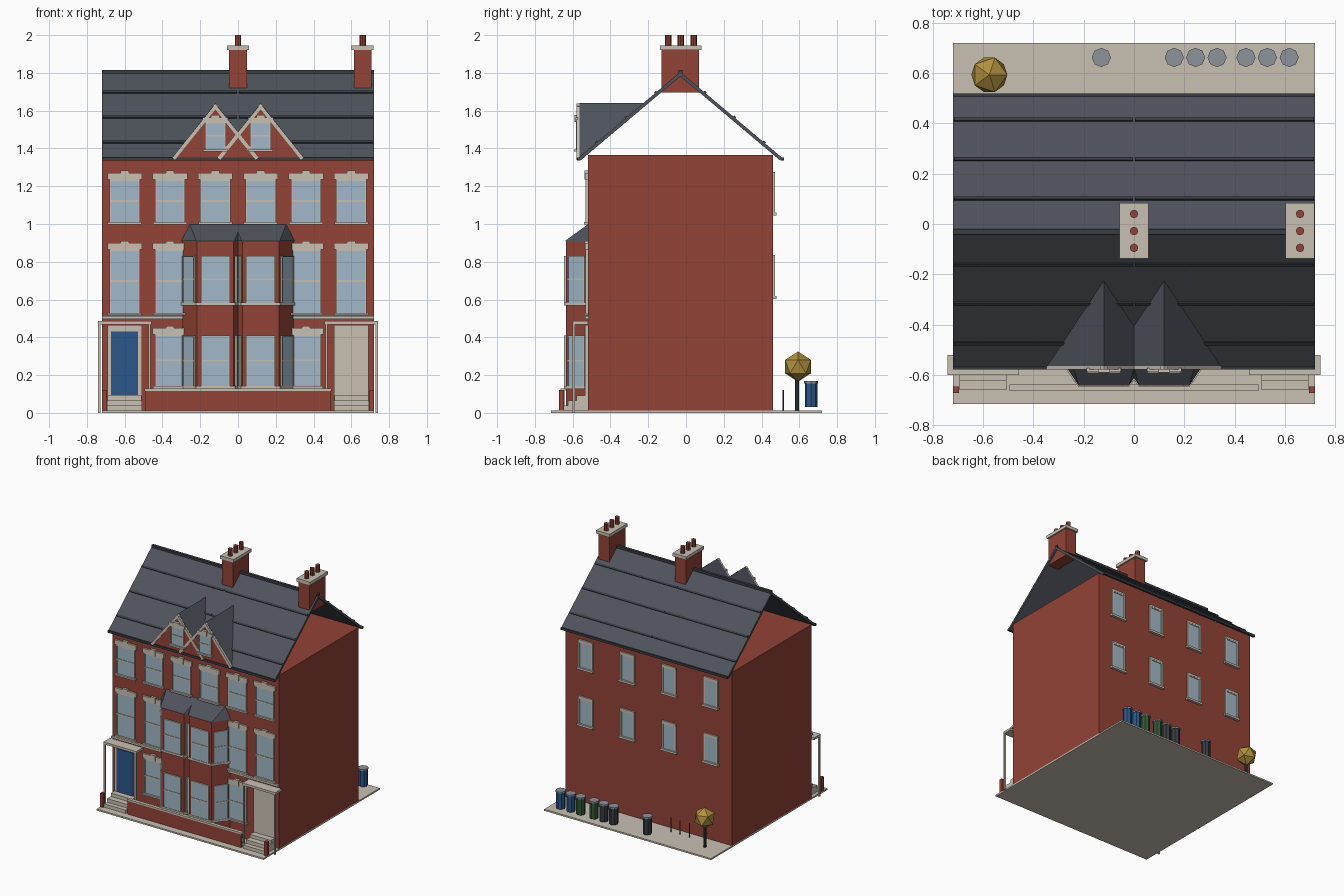
import bpy, bmesh, math
from mathutils import Matrix, Vector

cube = bpy.data.objects.get("Cube")
if cube:
    bpy.data.objects.remove(cube, do_unlink=True)


def material(name, rgb):
    m = bpy.data.materials.new(name)
    m.use_nodes = True
    m.diffuse_color = (*rgb, 1)
    m.node_tree.nodes["Principled BSDF"].inputs["Base Color"].default_value = (*rgb, 1)
    return m


BRICK = material("red brick", (.29, .056, .037))
CREAM = material("cream stone", (.58, .53, .45))
SLATE = material("slate", (.077, .085, .105))
DARK = material("dark iron", (.04, .045, .055))
GLASS = material("window glass", (.36, .48, .58))
BLUE = material("blue paint", (.025, .095, .25))
GREEN = material("green plastic", (.035, .10, .035))
GREY = material("grey lid", (.27, .29, .33))
GOLD = material("golden leaves", (.44, .28, .05))

parts = {}  # name -> (bmesh, material)


def part(name, mat):
    return parts.setdefault(name, (bmesh.new(), mat))[0]


def box(name, mat, x0, x1, y0, y1, z0, z1, at=Matrix()):
    mid = Matrix.Translation(((x0 + x1) / 2, (y0 + y1) / 2, (z0 + z1) / 2))
    size = Matrix.Diagonal((x1 - x0, y1 - y0, z1 - z0, 1))
    bmesh.ops.create_cube(part(name, mat), size=1, matrix=at @ mid @ size)


def cylinder(name, mat, x, y, z0, z1, r, sides=8):
    bmesh.ops.create_cone(part(name, mat), cap_ends=True, segments=sides, radius1=r, radius2=r,
                          depth=z1 - z0, matrix=Matrix.Translation((x, y, (z0 + z1) / 2)))


def hull(name, mat, points):
    bm = part(name, mat)
    bmesh.ops.convex_hull(bm, input=[bm.verts.new(p) for p in points])


def prism(name, mat, outline, z0, z1):
    hull(name, mat, [(x, y, z) for x, y in outline for z in (z0, z1)])


def window(name, x, y, z0, z1, w, yaw=0, lintel=0, rim=.008, sill=.012, bar=True):
    """Sash window on a wall; local -y points out of the wall."""
    at = Matrix.Translation((x, y, 0)) @ Matrix.Rotation(yaw, 4, 'Z')
    frame = name + "_frames"
    box(name + "_glass", GLASS, -w, w, -.006, 0, z0, z1, at)
    for s in (-1, 1):
        box(frame, CREAM, s * w - rim / 2, s * w + rim / 2, -.011, 0, z0, z1, at)
    box(frame, CREAM, -w, w, -.011, 0, z1 - rim, z1, at)
    if bar:
        mid = (z0 + z1) / 2
        box(frame, CREAM, -w, w, -.01, 0, mid - .005, mid + .005, at)
    if sill:
        box(frame, CREAM, -w - .014, w + .014, -.02, 0, z0 - sill, z0, at)
    if lintel:
        box(frame, CREAM, -w - .016, w + .016, -.014, 0, z1, z1 + lintel, at)
        box(frame, CREAM, -.022, .022, -.018, 0, z1, z1 + lintel + .012, at)


FRONT, BACK = -.52, .46
COLUMNS = (-.6, -.36, -.12, .12, .36, .6)

# Ground slab and main block
box("ground_slab", CREAM, -.72, .72, -.715, .72, 0, .012)
box("house_walls", BRICK, -.72, .72, FRONT, BACK, .01, 1.365)

# Main roof: two thin slopes with raised courses, open at the gable ends
RIDGE_Y, RIDGE_Z, RUN, DROP = -.03, 1.805, .54, .455
pitch = math.atan2(DROP, RUN)
length = math.hypot(RUN, DROP)
for s in (-1, 1):
    at = (Matrix.Translation((0, RIDGE_Y, RIDGE_Z))
          @ Matrix.Rotation(-s * pitch, 4, 'X'))
    lo, hi = sorted((0, s * length))
    box("roof_slopes", SLATE, -.72, .72, lo, hi, -.018, 0, at)
    for k in (.24, .53, .82):
        for a, b in ((-.715, -.004), (.004, .715)):
            box("roof_courses", DARK, a, b, s * k * length - .007, s * k * length + .007, -.005, .007, at)
    eave = RIDGE_Y + s * RUN
    box("gutters", DARK, -.72, .72, eave - .008, eave + .008, 1.335, 1.352)
box("ridge_cap", DARK, -.72, .72, RIDGE_Y - .011, RIDGE_Y + .011, 1.79, 1.814)

# Chimneys with three pots each
for cx in (0, .66):
    box("chimney_stacks", BRICK, cx - .047, cx + .047, -.13, .07, 1.695, 1.925)
    box("chimney_caps", CREAM, cx - .058, cx + .058, -.137, .083, 1.92, 1.945)
    for y in (-.095, -.028, .04):
        cylinder("chimney_pots", BRICK, cx, y, 1.94, 2, .017)

# Twin gabled dormers
for cx in (-.12, .12):
    base = [(cx + s * .228, -.565, 1.35) for s in (-1, 1)]
    hull("dormer_roofs", SLATE, base + [(cx, -.565, 1.64), (cx, -.225, 1.64)])
    hull("dormer_gables", BRICK, [(cx + s * .22, y, 1.352) for s in (-1, 1) for y in (-.572, -.56)]
         + [(cx, y, 1.63) for y in (-.572, -.56)])
    for s in (-1, 1):
        slope = math.atan2(.285, .228)
        at = Matrix.Translation((cx, -.565, 1.637)) @ Matrix.Rotation(s * slope, 4, 'Y')
        a, b = sorted((0, s * .365))
        box("bargeboards", CREAM, a, b, -.014, 0, -.019, 0, at)
    window("dormer", cx, -.572, 1.395, 1.54, .052, lintel=.025)

# Front windows: top floor, then the outer bays of the lower floors
for x in COLUMNS:
    window("top_floor", x, FRONT, 1.01, 1.235, .076, lintel=.036)
    if abs(x) > .2:
        window("first_floor", x, FRONT, .53, .865, .076, lintel=.034)
    if abs(x) == .36:
        window("ground_floor", x, FRONT, .142, .415, .076, lintel=.034)

# Back windows
for x in (-.54, -.18, .18, .54):
    for z in (.62, 1.06):
        window("back", x, BACK, z, z + .205, .055, yaw=math.pi, rim=.014, bar=False, sill=.016)
        box("back_frames", CREAM, x - .062, x + .062, BACK, BACK + .012, z + .2, z + .215)


def bay_outline(cx, grow=0):
    f, b = .097 + grow * .6, .175 + grow
    y = -.635 - grow
    return [(cx - b, FRONT), (cx - f, y), (cx + f, y), (cx + b, FRONT)]


# Two-storey canted bays
for cx in (-.12, .12):
    prism("bay_walls", BRICK, bay_outline(cx), .01, .912)
    hull("bay_roofs", SLATE, [(x, y, .91) for x, y in bay_outline(cx, .006)]
         + [(cx + s * .135, FRONT, .998) for s in (-1, 1)])
    for z0, z1 in ((.142, .41), (.585, .83)):
        prism("bay_sills", CREAM, bay_outline(cx, .01), z0 - .016, z0)
        window("bay", cx, -.635, z0, z1, .074, sill=0, rim=.006)
        for s in (-1, 1):
            yaw = s * math.atan2(.115, .078)
            window("bay", cx + s * .136, -.5775, z0, z1, .052, yaw=yaw, sill=0, rim=.006)

# Entrances: surround, porch roof on slim posts, steps, end piers
for s in (-1, 1):
    cx = s * .6
    box("door_surrounds", CREAM, cx - .092, cx + .092, FRONT - .014, FRONT, .01, .465)
    box("porch_roofs", CREAM, cx - .142, cx + .142, -.6, FRONT, .468, .486)
    a, b = sorted((s * .29, s * .72))
    box("string_course", CREAM, a, b, FRONT - .016, FRONT, .498, .514)
    for px in (s * .735, s * .468):
        box("porch_posts", CREAM, px - .006, px + .006, -.6, -.588, 0, .47)
    for depth, top, half in ((.14, .038, .093), (.105, .066, .093), (.06, .092, .09)):
        box("entrance_steps", CREAM, cx - half, cx + half, FRONT - depth, FRONT, .01, top)
    box("end_piers", BRICK, s * .708 - .012, s * .708 + .012, -.672, -.645, .01, .12)
box("blue_door", BLUE, -.672, -.53, FRONT - .02, FRONT - .013, .094, .43)

# Low garden wall
box("garden_wall", BRICK, -.49, .49, -.66, -.642, .01, .117)
box("garden_wall_coping", CREAM, -.495, .495, -.664, -.638, .117, .13)

# Back yard: bins, bollards and a small tree
for x, mat, label in ((.617, BLUE, "blue"), (.53, BLUE, "blue"), (.445, GREEN, "green"), (.33, GREEN, "green"),
                      (.245, DARK, "dark"), (.16, DARK, "dark"), (-.13, DARK, "dark")):
    cylinder(label + "_bins", mat, x, .662, .03, .158, .033)
    cylinder("bin_lids", GREY, x, .662, .156, .168, .038)
for x in (-.39, -.31, -.23):
    cylinder("bollards", DARK, x, .515, .01, .12, .004, 6)
cylinder("tree_trunk", DARK, -.575, .588, .01, .2, .01)
bmesh.ops.create_icosphere(part("tree_crown", GOLD), subdivisions=1, radius=.08,
                           matrix=Matrix.Translation((-.575, .593, .245)))

# Turn the collected geometry into objects
for name, (bm, mat) in parts.items():
    bmesh.ops.recalc_face_normals(bm, faces=bm.faces)
    mesh = bpy.data.meshes.new(name)
    bm.to_mesh(mesh)
    bm.free()
    mesh.materials.append(mat)
    bpy.context.scene.collection.objects.link(bpy.data.objects.new(name, mesh))
